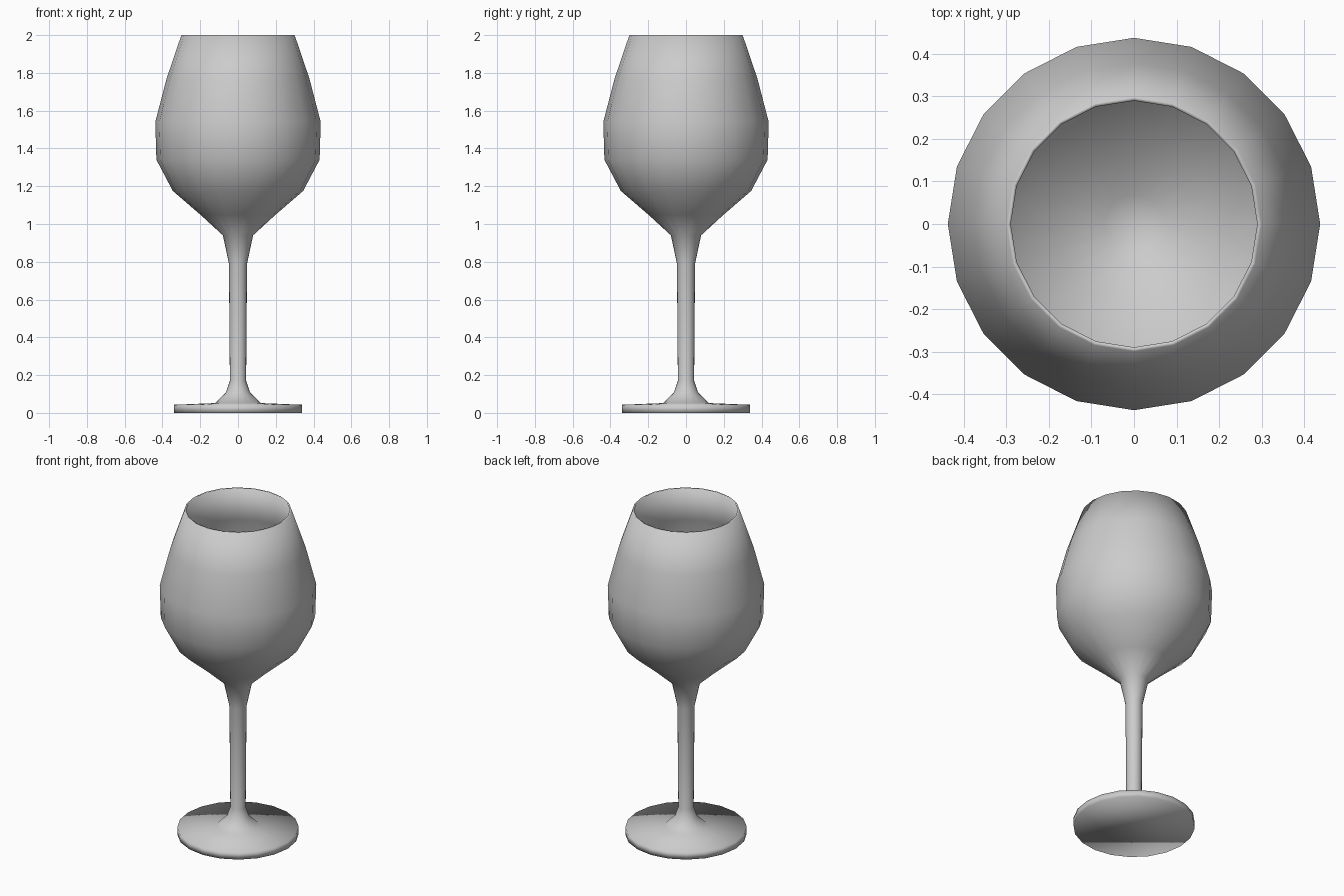
import bpy, bmesh, math

if "Cube" in bpy.data.objects:
    bpy.data.objects.remove(bpy.data.objects["Cube"])

SIDES = 20

# Half profile (radius, height): foot, stem, outer bowl, rim, inner bowl
profile = [
    (0.34, 0.0), (0.34, 0.043), (0.12, 0.052), (0.063, 0.11), (0.043, 0.17),
    (0.048, 0.79), (0.08, 0.94), (0.20, 1.05), (0.345, 1.175), (0.432, 1.34),
    (0.438, 1.54), (0.378, 1.77), (0.30, 2.0),
    (0.29, 2.0), (0.368, 1.77), (0.427, 1.54), (0.421, 1.345), (0.336, 1.185),
    (0.19, 1.065), (0.07, 0.985),
]

bm = bmesh.new()
rings = []
for r, z in profile:
    rings.append([bm.verts.new((r * math.cos(a), r * math.sin(a), z))
                  for a in (2 * math.pi * i / SIDES for i in range(SIDES))])

# Walls between consecutive rings
for lo, hi in zip(rings, rings[1:]):
    for i in range(SIDES):
        j = (i + 1) % SIDES
        bm.faces.new((lo[i], lo[j], hi[j], hi[i]))

# Underside of the foot and floor of the bowl
bm.faces.new(rings[0][::-1])
floor = bm.verts.new((0, 0, 0.97))
for i in range(SIDES):
    bm.faces.new((rings[-1][i], rings[-1][(i + 1) % SIDES], floor))

for f in bm.faces:
    f.smooth = True

mesh = bpy.data.meshes.new("wine_glass")
bm.to_mesh(mesh)
bm.free()
glass = bpy.data.objects.new("wine_glass", mesh)
bpy.context.collection.objects.link(glass)
